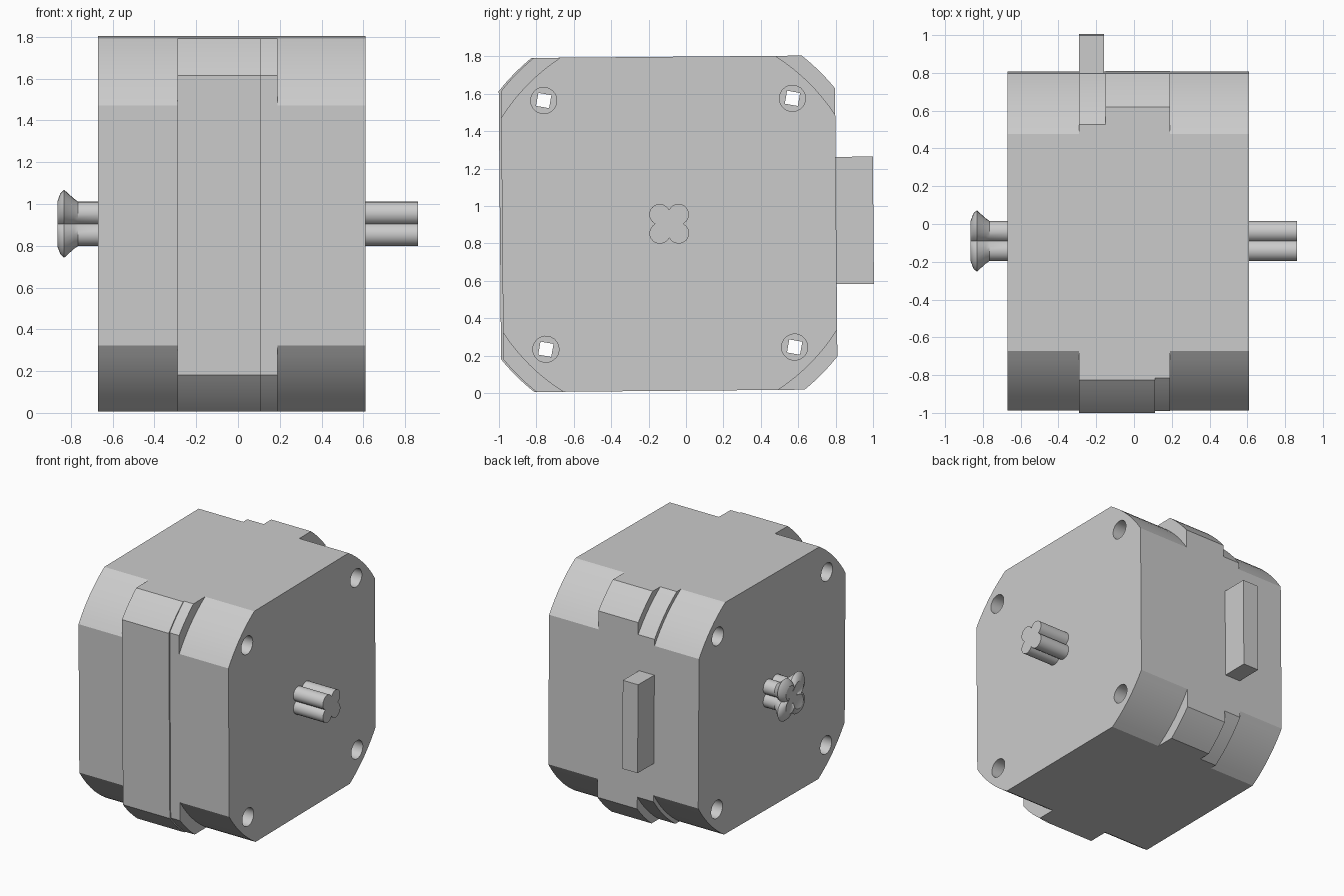
import bpy, bmesh, math

cube = bpy.data.objects.get("Cube")
if cube:
    bpy.data.objects.remove(cube, do_unlink=True)

CY, CZ = -0.09, 0.905          # shaft axis
HALF = 0.893                   # half width of the square housing
TILT = math.radians(0.5)       # slight roll of the whole motor

metal = bpy.data.materials.new("plain grey metal")
metal.use_nodes = True
GREY = (0.6, 0.6, 0.6, 1)
metal.diffuse_color = GREY
metal.node_tree.nodes["Principled BSDF"].inputs["Base Color"].default_value = GREY


def place(x, u, v):
    """Turn a position around the shaft axis into model space."""
    c, s = math.cos(TILT), math.sin(TILT)
    return (x, CY + u * c - v * s, CZ + u * s + v * c)


def loft(bm, sections):
    """Skin a row of (x, outline) sections and cap both ends."""
    rings = [[bm.verts.new(place(x, u, v)) for u, v in pts] for x, pts in sections]
    for a, b in zip(rings, rings[1:]):
        for i in range(len(a)):
            j = (i + 1) % len(a)
            bm.faces.new((a[i], a[j], b[j], b[i]))
    bm.faces.new(rings[0])
    bm.faces.new(rings[-1])


def make(name, *lofts):
    bm = bmesh.new()
    for sections in lofts:
        loft(bm, sections)
    bmesh.ops.recalc_face_normals(bm, faces=bm.faces)
    mesh = bpy.data.meshes.new(name)
    bm.to_mesh(mesh)
    bm.free()
    mesh.materials.append(metal)
    ob = bpy.data.objects.new(name, mesh)
    bpy.context.collection.objects.link(ob)
    return ob


def smooth(ob):
    bpy.ops.object.select_all(action='DESELECT')
    ob.select_set(True)
    bpy.context.view_layer.objects.active = ob
    bpy.ops.object.shade_smooth_by_angle(angle=math.radians(30))


def housing_outline(front_r, back_r, front_extra=0.0):
    """Square whose corners are trimmed by a circle about the shaft."""
    pts = []
    for quarter in range(4):
        r = back_r if quarter in (0, 3) else front_r
        start = math.acos(HALF / r)
        for i in range(9):
            a = quarter * math.pi / 2 + start + (math.pi / 2 - 2 * start) * i / 8
            u = r * math.cos(a)
            pts.append((u - front_extra if u < 0 else u, r * math.sin(a)))
    return pts


def circle(u, v, r, sides, turn=0.0):
    return [(u + r * math.cos(turn + 2 * math.pi * i / sides),
             v + r * math.sin(turn + 2 * math.pi * i / sides)) for i in range(sides)]


def slab(name, x0, x1, outline, hole_r, hole_sides):
    """Housing slice with four bolt holes cut through."""
    ob = make(name, [(x0, outline), (x1, outline)])
    holes = [circle(su * 0.665, sv * 0.665, hole_r, hole_sides, 0.6)
             for su in (-1, 1) for sv in (-1, 1)]
    cutter = make(name + "_cutter", *[[(x0 - 0.05, h), (x1 + 0.05, h)] for h in holes])
    cutter.hide_render = True
    mod = ob.modifiers.new("bolt holes", 'BOOLEAN')
    mod.operation = 'DIFFERENCE'
    mod.solver = 'EXACT'
    mod.object = cutter
    bpy.context.view_layer.objects.active = ob
    bpy.ops.object.modifier_apply(modifier=mod.name)
    bpy.data.objects.remove(cutter, do_unlink=True)
    smooth(ob)


# Housing: rounded end caps and the wider-cornered middle band
cap = housing_outline(1.062, 1.062)
slab("end_cap_left", 0.19, 0.61, cap, 0.07, 24)
slab("end_cap_right", -0.67, -0.29, cap, 0.07, 24)
slab("band_rim", 0.11, 0.19, housing_outline(1.145, 1.145), 0.05, 4)
slab("band_middle", -0.15, 0.11, housing_outline(1.145, 1.145, 0.012), 0.05, 4)
slab("band_notched", -0.29, -0.15, housing_outline(1.145, 1.09, 0.012), 0.05, 4)

# Cable connector on the back
plug = [(0.85, -0.33), (1.092, -0.33), (1.092, 0.35), (0.85, 0.35)]
make("connector", [(-0.29, plug), (-0.16, plug)])


def clover(scale):
    """Four-lobed outline with lobes on the diagonals."""
    d, r, pts = 0.071, 0.056, []
    for i in range(48):
        a = 2 * math.pi * i / 48
        phi = a % (math.pi / 2) - math.pi / 4
        rad = d * math.cos(phi) + math.sqrt(r * r - (d * math.sin(phi)) ** 2)
        pts.append((scale * rad * math.cos(a), scale * rad * math.sin(a)))
    return pts


# Lobed shafts: plain on one end, flared with a dished tip on the other
smooth(make("shaft_left", [(0.60, clover(1)), (0.862, clover(1))]))
smooth(make("shaft_right", [(x, clover(s)) for x, s in (
    (-0.66, 1), (-0.765, 1), (-0.785, 1.13), (-0.832, 1.53),
    (-0.85, 1.38), (-0.865, 1.0), (-0.85, 0.55), (-0.855, 0.1))]))
